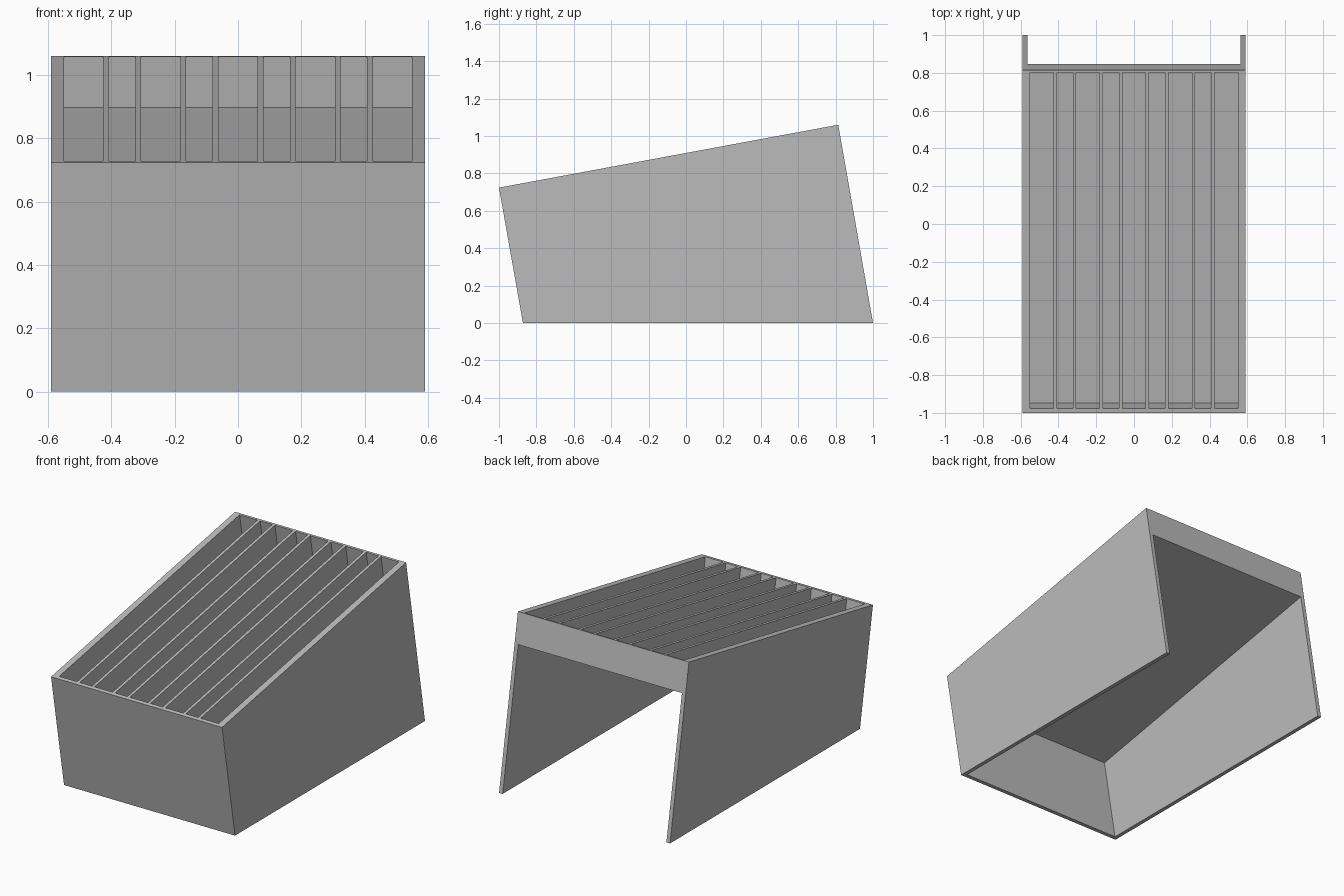
import bpy
import bmesh
from math import cos, sin, radians, hypot

cube = bpy.data.objects.get("Cube")
if cube:
    bpy.data.objects.remove(cube, do_unlink=True)

# Main outline in the side plane (y, z)
FRONT_TOP, BACK_TOP = (-1.0, 0.724), (0.814, 1.06)
OUTLINE = [FRONT_TOP, (-0.872, 0), (1.0, 0), BACK_TOP]
HALF_WIDTH, PANEL = 0.59, 0.025
DIVIDER, WIDE, NARROW = 0.018, 0.124, 0.084
SLOT_DEPTH, TRAY_DEPTH = 0.163, 0.19

run, rise = BACK_TOP[0] - FRONT_TOP[0], BACK_TOP[1] - FRONT_TOP[1]
LENGTH = hypot(run, rise)
LEAN = radians(10.05)

grey = bpy.data.materials.new("plain grey")
grey.use_nodes = True
colour = (0.5, 0.5, 0.5, 1)
grey.diffuse_color = colour
grey.node_tree.nodes["Principled BSDF"].inputs["Base Color"].default_value = colour


def tilted(u, v):
    """Point u along the sloping top from the front, v below it."""
    return (FRONT_TOP[0] + u * run / LENGTH + v * sin(LEAN),
            FRONT_TOP[1] + u * rise / LENGTH - v * cos(LEAN))


def tilted_rect(u0, u1, v0, v1):
    return [tilted(u0, v0), tilted(u0, v1), tilted(u1, v1), tilted(u1, v0)]


def add_prism(bm, profile, x0, x1):
    """Extrude a side profile from x0 to x1."""
    face = bm.faces.new([bm.verts.new((x0, y, z)) for y, z in profile])
    ext = bmesh.ops.extrude_face_region(bm, geom=[face])
    verts = [g for g in ext["geom"] if isinstance(g, bmesh.types.BMVert)]
    bmesh.ops.translate(bm, verts=verts, vec=(x1 - x0, 0, 0))


def make_object(name, prisms):
    bm = bmesh.new()
    for prism in prisms:
        add_prism(bm, *prism)
    bmesh.ops.recalc_face_normals(bm, faces=bm.faces)
    mesh = bpy.data.meshes.new(name)
    bm.to_mesh(mesh)
    bm.free()
    mesh.materials.append(grey)
    obj = bpy.data.objects.new(name, mesh)
    bpy.context.collection.objects.link(obj)
    return obj


# Sloping stand, solid before cutting
stand = make_object("slotted_tray_stand", [(OUTLINE, -HALF_WIDTH, HALF_WIDTH)])

# Open space below the tray, open at the back and bottom
inner = HALF_WIDTH - PANEL
cuts = [(tilted_rect(PANEL, LENGTH + 0.4, TRAY_DEPTH, 1.6), -inner, inner)]

# Alternating wide and narrow slots
widths = [NARROW if i % 2 else WIDE for i in range(9)]
x = -(sum(widths) + 8 * DIVIDER) / 2
slot = tilted_rect(0.024, LENGTH - 0.013, -0.05, SLOT_DEPTH)
for width in widths:
    cuts.append((slot, x, x + width))
    x += width + DIVIDER

cutter = make_object("slot_cutter", cuts)
cutter.hide_render = True

# Cut the stand, then drop the cutter
mod = stand.modifiers.new("Cut", "BOOLEAN")
mod.operation = "DIFFERENCE"
mod.solver = "EXACT"
mod.object = cutter
bpy.context.view_layer.objects.active = stand
bpy.ops.object.modifier_apply(modifier=mod.name)
bpy.data.objects.remove(cutter, do_unlink=True)
